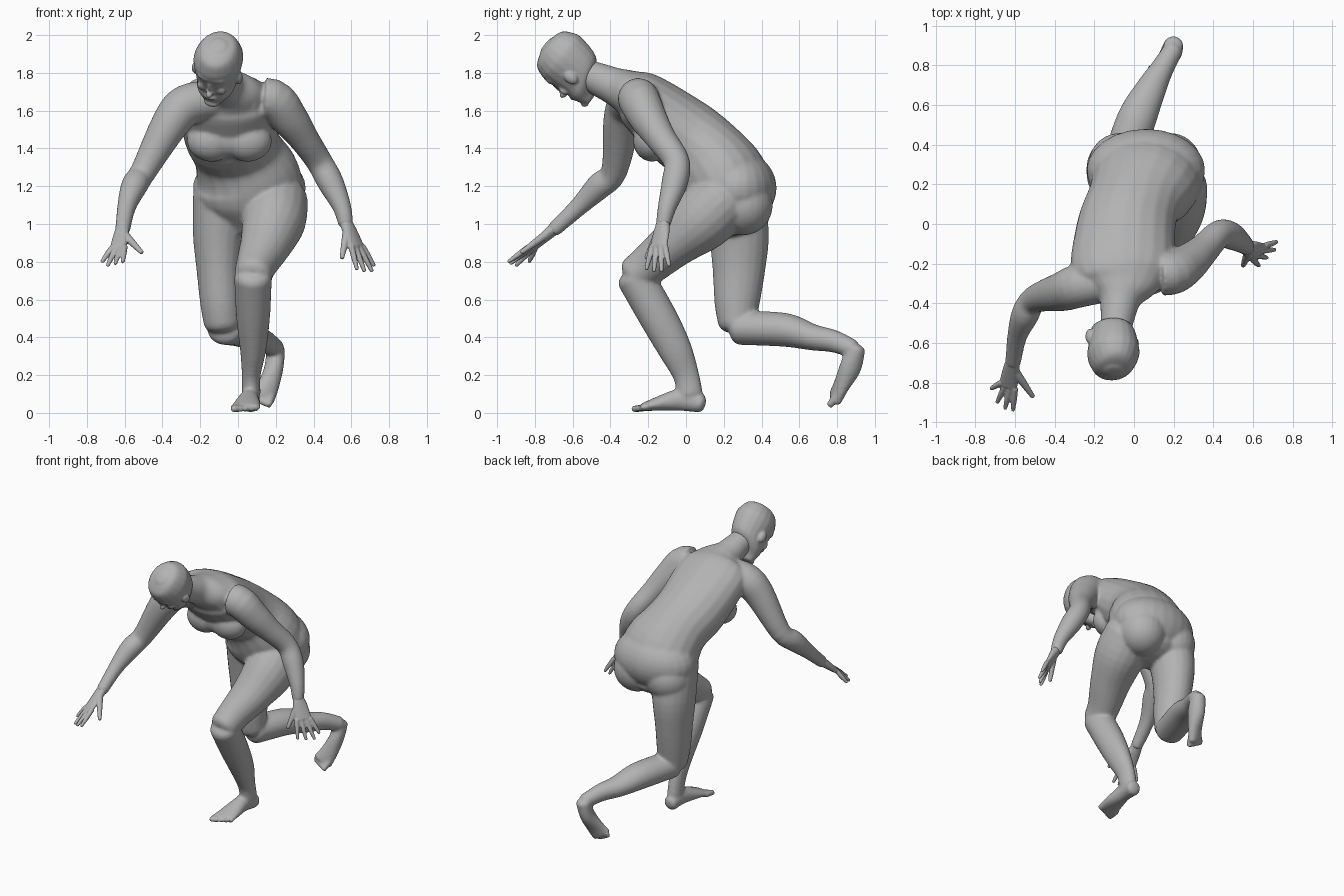
import bpy, bmesh, math
from mathutils import Vector, Matrix

cube = bpy.data.objects.get("Cube")
if cube:
    bpy.data.objects.remove(cube, do_unlink=True)

shade = (.45, .45, .45, 1)
grey = bpy.data.materials.new("plain grey")
grey.use_nodes = True
grey.diffuse_color = shade
grey.node_tree.nodes["Principled BSDF"].inputs["Base Color"].default_value = shade
SIDES = 20
X = Vector((1, 0, 0))


def spline(keys, steps=4):
    """Smooth curve through rows of (x, y, z, half width, half depth)."""
    rows = [Vector(k if len(k) == 5 else (*k, k[3])) for k in keys]
    curve = []
    for i in range(len(rows) - 1):
        before, start, stop = rows[max(i - 1, 0)], rows[i], rows[i + 1]
        after = rows[min(i + 2, len(rows) - 1)]
        for s in range(steps):
            t = s / steps
            curve.append((2 * start + (stop - before) * t
                          + (2 * before - 5 * start + 4 * stop - after) * t ** 2
                          + (3 * start - before - 3 * stop + after) * t ** 3) / 2)
    return curve + [rows[-1]]


def tube(bm, keys, side=X, axis=None, cap=.5):
    """Closed loft of elliptical rings with rounded ends."""
    rows = spline(keys)
    points = [Vector(row[:3]) for row in rows]
    last = len(rows) - 1
    frames = []
    for i, row in enumerate(rows):
        along = axis or (points[min(i + 1, last)] - points[max(i - 1, 0)]).normalized()
        frames.append((points[i], along, row[3], row[4]))

    def end(frame, sign):
        point, along, wide, deep = frame
        reach = min(wide, deep) * cap * sign
        return [(point + along * reach * math.sin(q), along, wide * math.cos(q), deep * math.cos(q))
                for q in (.5, .9, 1.3)]
    frames = end(frames[0], -1)[::-1] + frames + end(frames[-1], 1)
    rings = []
    for point, along, wide, deep in frames:
        u = (side - along * side.dot(along)).normalized()
        v = along.cross(u)
        angles = [math.tau * k / SIDES for k in range(SIDES)]
        rings.append([bm.verts.new(point + u * wide * math.cos(q) + v * deep * math.sin(q))
                      for q in angles])
    for lower, upper in zip(rings, rings[1:]):
        for k in range(SIDES):
            n = (k + 1) % SIDES
            bm.faces.new((lower[k], lower[n], upper[n], upper[k]))
    bm.faces.new(rings[0][::-1])
    bm.faces.new(rings[-1])


def blob(bm, centre, size):
    place = Matrix.Translation(centre) @ Matrix.Diagonal((*size, 1))
    bmesh.ops.create_uvsphere(bm, u_segments=24, v_segments=16, radius=1, matrix=place)


def finish(bm, name, voxel, smooth):
    """Fuse the overlapping volumes into one smooth skin."""
    bmesh.ops.recalc_face_normals(bm, faces=bm.faces)
    mesh = bpy.data.meshes.new(name)
    bm.to_mesh(mesh)
    bm.free()
    mesh.materials.append(grey)
    for face in mesh.polygons:
        face.use_smooth = True
    obj = bpy.data.objects.new(name, mesh)
    bpy.context.scene.collection.objects.link(obj)
    fuse = obj.modifiers.new("fuse", 'REMESH')
    fuse.mode = 'VOXEL'
    fuse.voxel_size = voxel
    fuse.use_smooth_shade = True
    soften = obj.modifiers.new("soften", 'SMOOTH')
    soften.factor = .5
    soften.iterations = smooth


body = bmesh.new()
# Torso and neck
tube(body, [(.06, .27, 1.02, .2, .16), (.06, .24, 1.13, .28, .22), (.05, .2, 1.25, .28, .23),
            (0, .11, 1.38, .24, .2), (-.04, -.02, 1.48, .25, .2), (-.06, -.23, 1.65, .26, .16),
            (-.06, -.31, 1.7, .19, .12), (-.07, -.38, 1.73, .11, .1),
            (-.08, -.45, 1.76, .09, .09), (-.09, -.52, 1.79, .08)])
# Chest
for x in (-.14, .05):
    blob(body, (x, -.18, 1.44), (.13, .1, .11))
blob(body, (-.05, -.18, 1.45), (.17, .09, .1))
# Hips and buttocks
blob(body, (.06, .27, 1.19), (.3, .21, .2))
for x in (-.07, .18):
    blob(body, (x, .3, 1.1), (.16, .16, .16))
# Left arm, then right arm
tube(body, [(.02, -.25, 1.66, .1), (.18, -.25, 1.66, .11), (.27, -.2, 1.56, .1), (.35, -.13, 1.45, .08),
            (.43, -.05, 1.33, .07), (.49, -.06, 1.22, .07), (.55, -.1, 1.09, .05), (.57, -.12, 1, .04)])
tube(body, [(-.12, -.29, 1.66, .1), (-.27, -.31, 1.63, .11), (-.36, -.34, 1.53, .1), (-.5, -.38, 1.28, .07),
            (-.55, -.46, 1.2, .07), (-.59, -.57, 1.09, .05), (-.61, -.7, .97, .04)])
# Left leg, planted in front
tube(body, [(.2, .2, 1.13, .17), (.19, .08, 1.02, .17), (.15, -.06, .9, .14, .13),
            (.1, -.19, .79, .11), (.08, -.27, .73, .1)])
tube(body, [(.08, -.27, .72, .1), (.08, -.15, .51, .09, .1), (.08, -.06, .34, .07, .09),
            (.07, 0, .2, .05, .07), (.07, .02, .1, .05, .07)])
tube(body, [(.07, .08, .05, .05), (.06, -.02, .07, .05, .06), (.05, -.14, .05, .07, .04),
            (.04, -.23, .03, .08, .02)])
# Right leg, trailing with the shin raised
tube(body, [(-.08, .25, 1.14, .16), (-.1, .28, .95, .14, .16), (-.1, .28, .76, .12, .14),
            (-.09, .27, .58, .11, .12), (-.08, .27, .47, .1)])
tube(body, [(-.07, .28, .45, .1, .09), (.01, .52, .44, .1, .09), (.08, .67, .4, .08, .07),
            (.14, .78, .38, .06), (.2, .88, .34, .05)])
across = Vector((.9, .4, 0)).normalized()
tube(body, [(.2, .9, .34, .05), (.19, .87, .24, .05, .06), (.16, .82, .14, .06, .04),
            (.13, .79, .08, .07, .03)], side=across)
# Toes of each foot, from big to little: first root, first tip, last root, last tip
feet = [((-.02, -.2, .03), (-.02, -.28, .02), (.1, -.2, .03), (.1, -.23, .02)),
        ((.18, .8, .09), (.16, .76, .04), (.08, .79, .1), (.08, .78, .07))]
for foot in feet:
    root, tip, last_root, last_tip = map(Vector, foot)
    for i in range(5):
        t = i / 4
        thick = .02 * (1 - t / 3)
        tube(body, [(*root.lerp(last_root, t), thick), (*tip.lerp(last_tip, t), thick)])
finish(body, "body", .009, 12)

# Head, built upright and facing forward from rows of height, front, back, half width
head = bmesh.new()
rows = [(.18, .03, -.07, .05), (.17, .06, -.11, .08), (.15, .1, -.14, .1), (.11, .12, -.16, .12),
        (.06, .13, -.17, .13), (-.06, .12, -.14, .11), (-.11, .12, -.07, .1),
        (-.15, .11, 0, .07), (-.18, .1, .03, .05)]
tube(head, [(0, -(front + back) / 2, height, width, (front - back) / 2)
            for height, front, back, width in rows], axis=-Vector((0, 0, 1)), cap=.2)
# Brow, nose, nose bridge, lips and chin
blob(head, (0, -.1, .05), (.08, .03, .03))
blob(head, (0, -.13, -.05), (.02, .03, .02))
blob(head, (0, -.12, -.01), (.01, .02, .05))
blob(head, (0, -.11, -.1), (.04, .02, .02))
blob(head, (0, -.1, -.17), (.04, .02, .02))
# Cheeks and ears
for s in (-1, 1):
    blob(head, (s * .05, -.1, -.04), (.03, .02, .03))
    blob(head, (s * .12, 0, -.03), (.02, .03, .04))
head.transform(Matrix.Translation((-.11, -.61, 1.82)) @ Matrix.Rotation(math.radians(52), 4, 'X')
               @ Matrix.Rotation(math.radians(-18), 4, 'Z'))
finish(head, "head", .007, 5)


# Hands, with fingers fanned between the index and little knuckles
def hand(name, wrist, index, little, tips, thumb):
    bm = bmesh.new()
    wrist, index, little, thumb = map(Vector, (wrist, index, little, thumb))
    side = (little - index).normalized()
    middle = (index + little) / 2
    half = (little - index).length / 2 + .01
    tube(bm, [(*wrist, .036, .033), (*wrist.lerp(middle, .4), half * .9, .027),
              (*middle, half, .018)], side=side)
    for i, tip in enumerate(tips):
        knuckle = index.lerp(little, i / 3)
        joint = knuckle.lerp(Vector(tip), .5)
        tube(bm, [(*knuckle, .016), (*joint, .015), (*tip, .01)], side=side)
    root = wrist.lerp(index, .3)
    tube(bm, [(*root, .024), (*root.lerp(thumb, .5), .019), (*thumb, .012)], side=side)
    finish(bm, name, .0055, 2)


hand("left_hand", wrist=(.57, -.12, 1.01), index=(.6, -.18, .88), little=(.66, -.11, .88),
     tips=[(.63, -.21, .76), (.67, -.17, .75), (.71, -.13, .75), (.72, -.09, .78)],
     thumb=(.55, -.21, .82))
hand("right_hand", wrist=(-.61, -.69, .98), index=(-.6, -.83, .88), little=(-.67, -.8, .87),
     tips=[(-.61, -.94, .8), (-.65, -.93, .79), (-.69, -.9, .78), (-.72, -.83, .8)],
     thumb=(-.51, -.87, .85))
